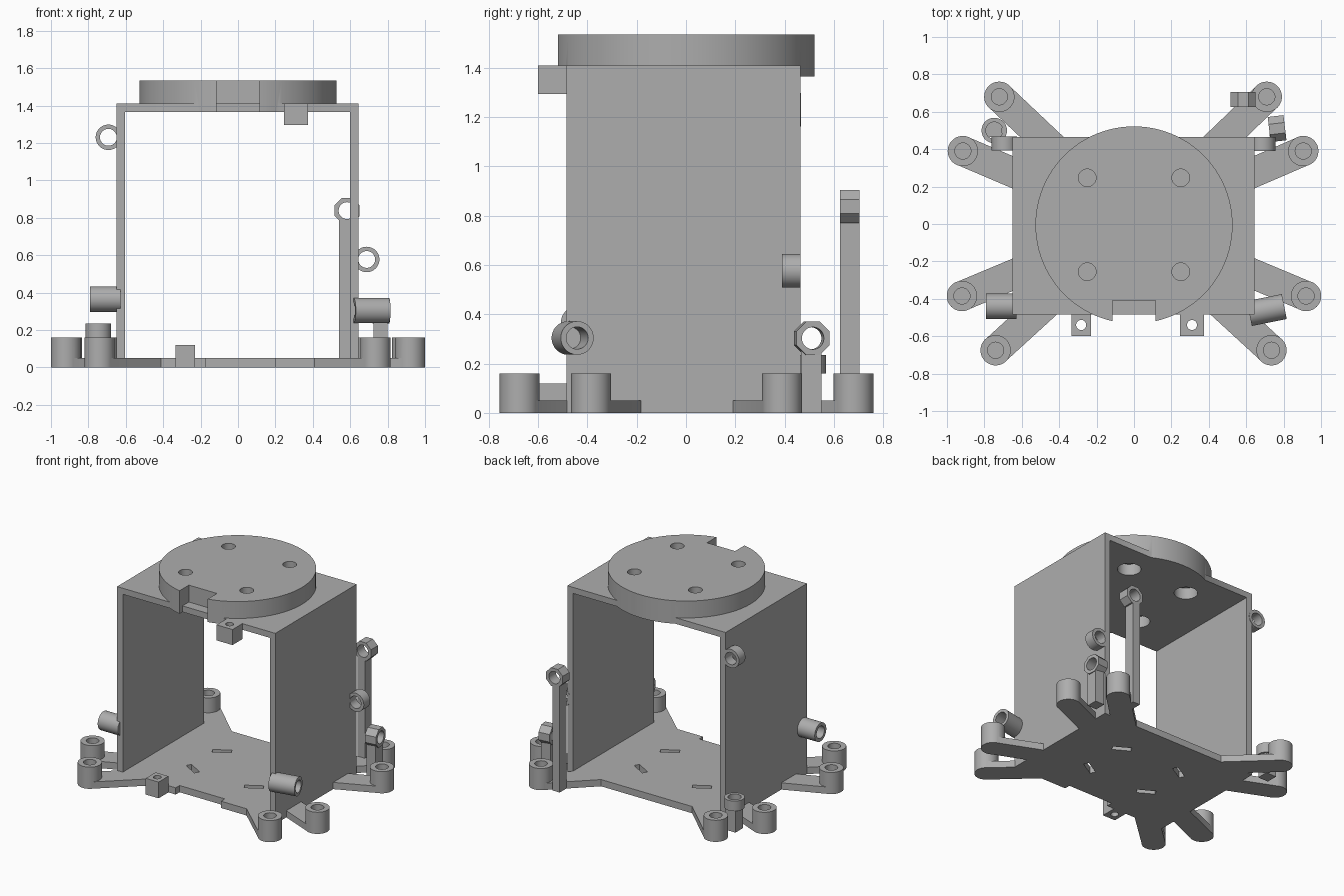
import bpy
import math
from mathutils import Vector

default = bpy.data.objects.get("Cube")
if default:
    bpy.data.objects.remove(default, do_unlink=True)

grey = bpy.data.materials.new("plain grey")
grey.use_nodes = True
grey.diffuse_color = (0.42, 0.42, 0.42, 1)
grey.node_tree.nodes["Principled BSDF"].inputs["Base Color"].default_value = (0.42, 0.42, 0.42, 1)

AXES = {"x": Vector((1, 0, 0)), "y": Vector((0, 1, 0)), "z": Vector((0, 0, 1))}


def box(name, x, y, z):
    """Box from its (min, max) range on each axis."""
    spans = (x, y, z)
    bpy.ops.mesh.primitive_cube_add(size=1, location=[sum(s) / 2 for s in spans])
    ob = bpy.context.object
    ob.name = name
    ob.scale = [s[1] - s[0] for s in spans]
    bpy.ops.object.transform_apply(location=True, rotation=True, scale=True)
    return ob


def rod(name, start, end, radius, sides=48, spin=0):
    """Cylinder between two points."""
    a, b = Vector(start), Vector(end)
    bpy.ops.mesh.primitive_cylinder_add(vertices=sides, radius=radius, depth=(b - a).length)
    ob = bpy.context.object
    ob.name = name
    for v in ob.data.vertices:
        c, s = math.cos(spin), math.sin(spin)
        v.co.x, v.co.y = c * v.co.x - s * v.co.y, s * v.co.x + c * v.co.y
    ob.rotation_euler = (b - a).to_track_quat("Z", "Y").to_euler()
    ob.location = (a + b) / 2
    bpy.ops.object.transform_apply(location=True, rotation=True, scale=True)
    return ob


def combine(target, tool, operation="DIFFERENCE"):
    """Boolean the tool into the target and drop the tool."""
    mod = target.modifiers.new("bool", "BOOLEAN")
    mod.solver = "EXACT"
    mod.operation = operation
    mod.object = tool
    bpy.context.view_layer.objects.active = target
    bpy.ops.object.modifier_apply(modifier=mod.name)
    bpy.data.objects.remove(tool, do_unlink=True)
    return target


def drill(target, start, end, radius):
    return combine(target, rod("cutter", start, end, radius))


def eyelet(name, centre, axis, length, radius=0.068, bore=0.045, sides=48, post=None):
    """Ring around an axis, optionally standing on a post."""
    c, d = Vector(centre), axis.normalized()
    half = d * length / 2
    ob = rod(name, c - half, c + half, radius, sides, math.pi / sides if sides < 12 else 0)
    if post:
        combine(ob, box("post", *post), "UNION")
    return drill(ob, c - half * 1.5, c + half * 1.5, bore)


# Base plate with a recess in its front edge
base = box("base_plate", (-0.65, 0.645), (-0.485, 0.465), (0, 0.05))
combine(base, box("cutter", (-0.17, 0.2), (-0.6, -0.44), (-0.1, 0.2)))

# Radiating arms, each ending in a blind-drilled boss
bosses = [(-0.72, 0.68), (0.71, 0.68), (-0.915, 0.39), (0.905, 0.39),
          (-0.92, -0.385), (0.92, -0.385), (-0.74, -0.675), (0.735, -0.675)]
for x, y in bosses:
    reach, angle = math.hypot(x, y), math.atan2(y, x)
    arm = box("arm", (0.5, reach), (-0.08, 0.08), (0, 0.05))
    arm.rotation_euler.z = angle
    bpy.context.view_layer.update()
    combine(base, arm, "UNION")
    combine(base, rod("boss", (x, y, 0), (x, y, 0.16), 0.081), "UNION")
    drill(base, (x, y, 0.05), (x, y, 0.3), 0.043)

# Short slots through the base
for sx in (-1, 1):
    for sy in (-1, 1):
        slot = box("cutter", (-0.065, 0.065), (-0.02, 0.02), (-0.1, 0.2))
        slot.location = (sx * 0.25, sy * 0.17, 0)
        slot.rotation_euler.z = -sx * sy * math.radians(30)
        bpy.context.view_layer.update()
        combine(base, slot)

# Side walls
box("right_wall", (-0.65, -0.603), (-0.485, 0.465), (0.05, 1.365))
box("left_wall", (0.6, 0.645), (-0.485, 0.465), (0.05, 1.365))

# Top plate carrying a notched disc with four counterbored holes
top = rod("top_plate_and_disc", (0, -0.005, 1.365), (0, -0.005, 1.535), 0.527, 96)
combine(top, box("cutter", (-0.115, 0.115), (-0.7, -0.41), (1.41, 1.7)))
combine(top, box("cutter", (-0.115, 0.115), (-0.7, -0.485), (1.3, 1.45)))
combine(top, box("plate", (-0.65, 0.645), (-0.485, 0.465), (1.365, 1.41)), "UNION")
for x in (-0.25, 0.25):
    for y in (-0.255, 0.247):
        drill(top, (x, y, 1.2), (x, y, 1.7), 0.047)
        drill(top, (x, y, 1.2), (x, y, 1.45), 0.08)

# Front lugs with vertical pin holes
for name, x, z in (("upper_lug", (0.245, 0.375), (1.295, 1.41)),
                   ("lower_lug", (-0.335, -0.23), (0, 0.12))):
    lug = box(name, x, (-0.6, -0.485), z)
    cx = sum(x) / 2
    drill(lug, (cx, -0.54, -1), (cx, -0.54, 2), 0.027)

# Eyelets on the back edges of the walls
eyelet("right_wall_eyelet", (-0.693, 0.43, 1.23), AXES["y"], 0.075)
eyelet("left_wall_eyelet", (0.688, 0.428, 0.577), AXES["y"], 0.075)

# Tubes near the front edges of the walls
eyelet("right_wall_tube", (-0.71, -0.44, 0.365), AXES["x"], 0.165)
eyelet("left_wall_tube", (0.71, -0.46, 0.304), Vector((1, 0.2, 0)), 0.19)

# Guides standing on posts at the back
eyelet("tall_guide", (0.583, 0.665, 0.838), AXES["y"], 0.08, 0.073, 0.045, 8,
       ((0.54, 0.6), (0.625, 0.705), (0, 0.8)))
eyelet("short_guide", (0.765, 0.51, 0.303), Vector((1, 0.12, 0)), 0.085, 0.073, 0.045, 8,
       ((0.725, 0.8), (0.467, 0.55), (0, 0.27)))
eyelet("flat_guide", (-0.747, 0.5, 0.197), AXES["z"], 0.075)
box("flat_guide_post", (-0.79, -0.705), (0.465, 0.55), (0, 0.16))

# Shared material and crisp-edged smooth shading
for ob in list(bpy.context.scene.objects):
    if ob.type != "MESH":
        continue
    ob.data.materials.clear()
    ob.data.materials.append(grey)
    bpy.ops.object.select_all(action="DESELECT")
    ob.select_set(True)
    bpy.context.view_layer.objects.active = ob
    bpy.ops.object.shade_smooth_by_angle(angle=math.radians(30))
